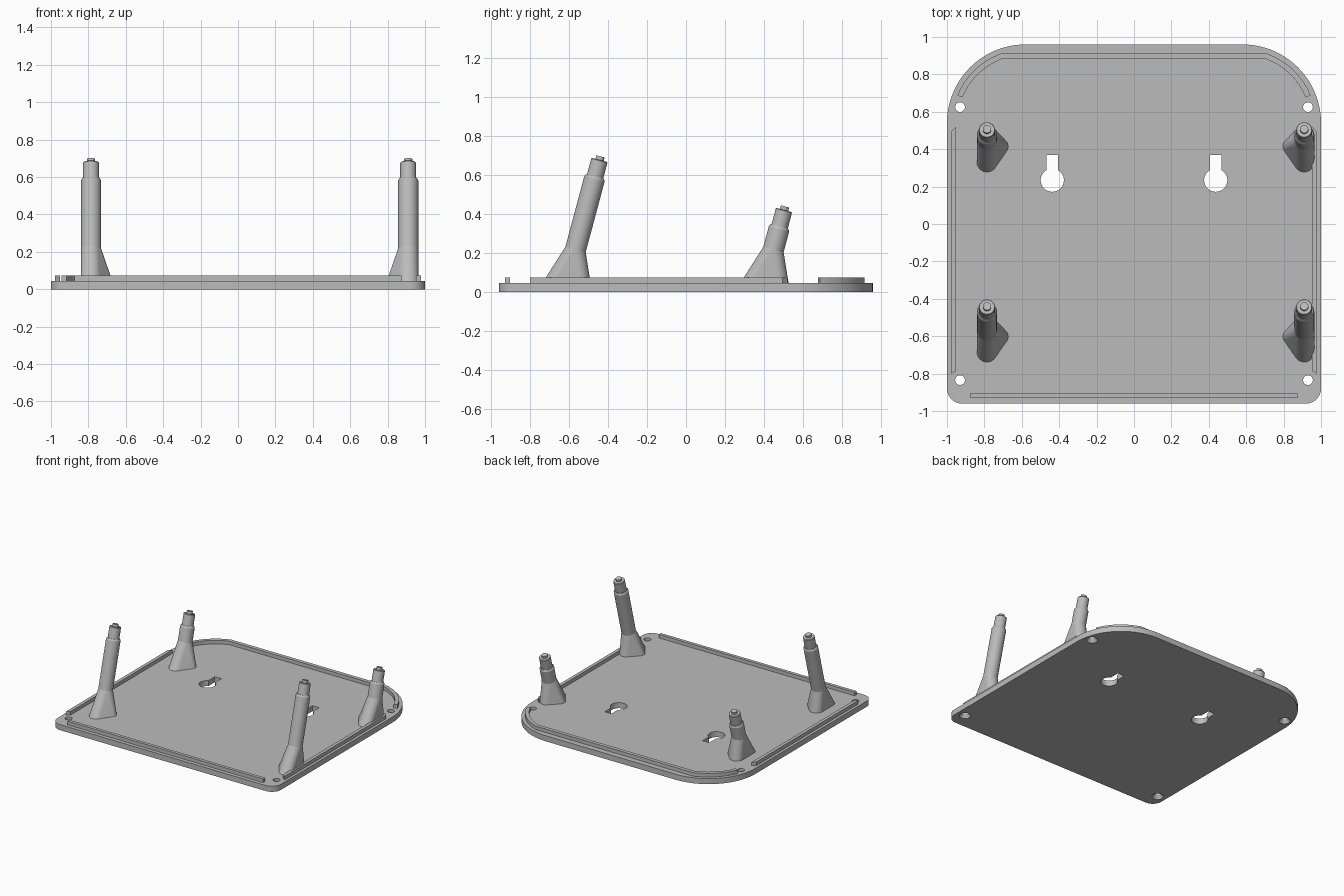
import bpy, bmesh
from math import sin, cos, radians, asin, pi
from mathutils import Matrix, Vector

if "Cube" in bpy.data.objects:
    bpy.data.objects.remove(bpy.data.objects["Cube"], do_unlink=True)

grey = bpy.data.materials.new("light grey plastic")
grey.use_nodes = True
COLOUR = (0.5, 0.5, 0.5, 1)
grey.diffuse_color = COLOUR
grey.node_tree.nodes["Principled BSDF"].inputs["Base Color"].default_value = COLOUR

PLATE_TOP, RIM_TOP = 0.045, 0.074
TILT = radians(15)


def finish(name, bm):
    bmesh.ops.recalc_face_normals(bm, faces=bm.faces[:])
    mesh = bpy.data.meshes.new(name)
    bm.to_mesh(mesh)
    bm.free()
    mesh.materials.append(grey)
    ob = bpy.data.objects.new(name, mesh)
    bpy.context.collection.objects.link(ob)
    return ob


def smooth(ob):
    bpy.ops.object.select_all(action='DESELECT')
    ob.select_set(True)
    bpy.context.view_layer.objects.active = ob
    bpy.ops.object.shade_smooth_by_angle(angle=radians(30))


def arc(cx, cy, r, a0, a1, n=16):
    angles = [radians(a0 + (a1 - a0) * i / n) for i in range(n + 1)]
    return [(cx + r * cos(a), cy + r * sin(a)) for a in angles]


def loft(name, rings):
    """Skin a stack of equal-length rings and cap both ends."""
    bm = bmesh.new()
    loops = [[bm.verts.new(p) for p in ring] for ring in rings]
    for low, high in zip(loops, loops[1:]):
        for i in range(len(low)):
            j = (i + 1) % len(low)
            bm.faces.new((low[i], low[j], high[j], high[i]))
    bm.faces.new(loops[0][::-1])
    bm.faces.new(loops[-1])
    return finish(name, bm)


def prism(name, outline, z0, z1):
    return loft(name, [[(x, y, z) for x, y in outline] for z in (z0, z1)])


def lathe(name, profile, matrix, n=32):
    """Turn (height, radius) pairs round the local z axis."""
    ring = [(cos(2 * pi * i / n), sin(2 * pi * i / n)) for i in range(n)]
    return loft(name, [[matrix @ Vector((r * x, r * y, h)) for x, y in ring]
                       for h, r in profile])


# Base plate: tight front corners, broad back corners
outline = (arc(0.92, -0.88, 0.08, -90, 0, 8) + arc(0.58, 0.54, 0.42, 0, 90, 24)
           + arc(-0.58, 0.54, 0.42, 90, 180, 24) + arc(-0.92, -0.88, 0.08, 180, 270, 8))
plate = prism("base_plate", outline, 0, PLATE_TOP)

# Cutters: countersunk screw holes and keyhole hanging slots
cutters = []
for x in (-0.93, 0.93):
    for y in (-0.835, 0.625):
        cutters.append(lathe("screw_hole_cutter",
                             [(-0.01, 0.05), (0.025, 0.026), (0.1, 0.026)],
                             Matrix.Translation((x, y, 0))))
half, radius = 0.03, 0.062
gap = asin(half / radius) * 180 / pi
for x in (-0.437, 0.437):
    slot = arc(x, 0.234, radius, 90 + gap, 450 - gap, 28)
    slot += [(x + half, 0.37), (x - half, 0.37)]
    cutters.append(prism("keyhole_cutter", slot, -0.1, 0.1))

bpy.context.view_layer.objects.active = plate
for cutter in cutters:
    cutter.hide_render = True
    mod = plate.modifiers.new("hole", 'BOOLEAN')
    mod.operation, mod.solver, mod.object = 'DIFFERENCE', 'EXACT', cutter
    bpy.ops.object.modifier_apply(modifier=mod.name)
    bpy.data.objects.remove(cutter, do_unlink=True)
smooth(plate)

# Locating rims along the edges
Z = PLATE_TOP - 0.005
prism("front_rim", [(-0.875, -0.93), (0.875, -0.93), (0.875, -0.904), (-0.875, -0.904)],
      Z, RIM_TOP)
for side, name in ((-1, "right_rim"), (1, "left_rim")):
    prism(name, [(side * 0.978, -0.8), (side * 0.951, -0.785),
                 (side * 0.951, 0.52), (side * 0.978, 0.495)], Z, RIM_TOP)


def back_edge(r, y):
    left = arc(-0.58, 0.54, r, 158, 109, 16)
    left = [p for p in left if p[1] < y - 0.005] + [(-0.705, y)]
    return left + [(-px, py) for px, py in reversed(left)]


smooth(prism("back_rim", back_edge(0.393, 0.915) + back_edge(0.364, 0.885)[::-1], Z, RIM_TOP))


# Leaning posts with a flared foot, a stepped cap and a small nub
def post(name, x, y, inward, length):
    knee = Matrix.Translation((x, y, 0.218)) @ Matrix.Rotation(-TILT, 4, 'X')
    r = 0.054
    cap, nub = length + 0.088, length + 0.107
    smooth(lathe(name + "_post",
                 [(0, r), (length - 0.012, r), (length, 0.047), (length, 0.043),
                  (cap - 0.004, 0.043), (cap, 0.04), (cap, 0.022), (nub, 0.022)], knee))

    bm = bmesh.new()
    for px, py in arc(0, 0, r, 0, 350, 35):
        bm.verts.new(knee @ Vector((px, py, 0)))
    for dx, dy, cr in ((0, -0.119, r), (0.075, -0.035, 0.04), (0, 0.024, r)):
        for px, py in arc(x + inward * dx, y + dy, cr, 0, 350, 35):
            bm.verts.new((px, py, PLATE_TOP - 0.003))
    hull = bmesh.ops.convex_hull(bm, input=bm.verts[:])
    loose = {g for g in hull["geom_interior"] + hull["geom_unused"]
             if isinstance(g, bmesh.types.BMVert)}
    bmesh.ops.delete(bm, geom=list(loose), context='VERTS')
    smooth(finish(name + "_foot", bm))


for x, inward, side in ((-0.786, 1, "right"), (0.91, -1, "left")):
    post("front_" + side, x, -0.567, inward, 0.388)
    post("back_" + side, x, 0.449, inward, 0.122)
